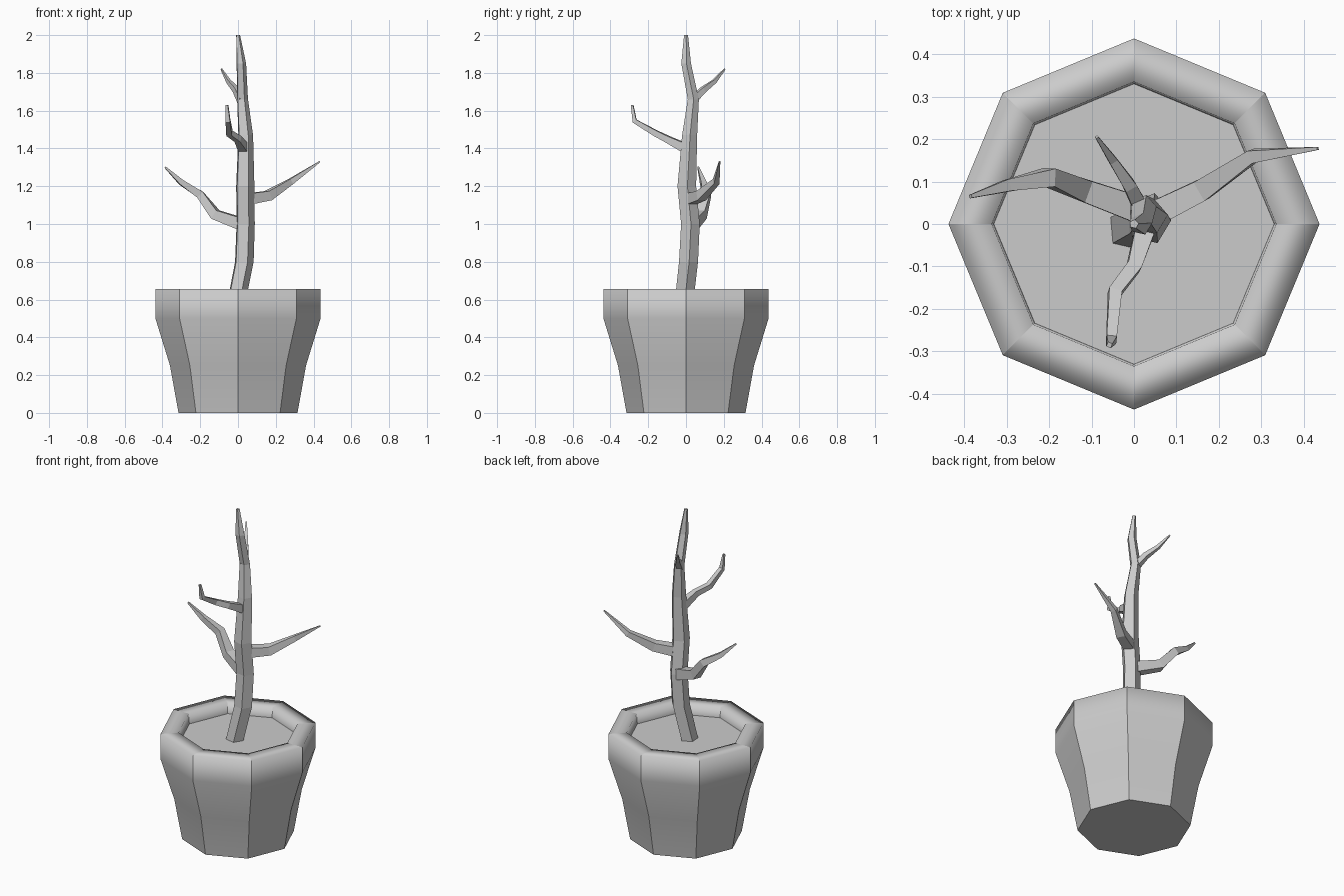
import bpy, math
from mathutils import Vector

if "Cube" in bpy.data.objects:
    bpy.data.objects.remove(bpy.data.objects["Cube"])


def make_object(name, verts, faces):
    mesh = bpy.data.meshes.new(name)
    mesh.from_pydata(verts, [], faces)
    mesh.update()
    obj = bpy.data.objects.new(name, mesh)
    bpy.context.collection.objects.link(obj)
    return obj


def bridge(rings, n):
    return [(r * n + i, r * n + (i + 1) % n, (r + 1) * n + (i + 1) % n, (r + 1) * n + i)
            for r in range(rings - 1) for i in range(n)]


def limb(name, path, sides, phase, level=False):
    """Tapered faceted tube through (x, y, z, radius) points."""
    pts = [Vector(p[:3]) for p in path]
    verts = []
    for i, p in enumerate(pts):
        t = Vector((0, 0, 1))
        if not level:
            a, b = pts[max(i - 1, 0)], pts[min(i + 1, len(pts) - 1)]
            t = (b - a).normalized()
        # Frame across the limb; the trunk keeps level rings
        if level:
            u, v = Vector((1, 0, 0)), Vector((0, 1, 0))
        else:
            u = t.cross(Vector((0, 0, 1))).normalized()
            v = u.cross(t)
        for k in range(sides):
            a = phase + math.tau * k / sides
            verts.append(p + path[i][3] * (math.cos(a) * u + math.sin(a) * v))
    n = len(path)
    faces = bridge(n, sides)
    if not level:
        # u x v points against the path here, so check and flip below
        faces = [f if (u.cross(v)).dot(t) > 0 else f[::-1] for f in faces]
    caps = [tuple(range(sides))[::-1], tuple(range((n - 1) * sides, n * sides))]
    if not level and u.cross(v).dot(t) < 0:
        caps = [c[::-1] for c in caps]
    return make_object(name, verts, faces + caps)


# Octagonal pot: outer wall, flat rim, inner wall
N = 8
profile = [(0.315, 0), (0.36, 0.25), (0.437, 0.5), (0.437, 0.655), (0.335, 0.655), (0.33, 0.59)]
verts = [(r * math.cos(math.tau * i / N), r * math.sin(math.tau * i / N), z)
         for r, z in profile for i in range(N)]
pot = make_object("pot", verts, bridge(len(profile), N) + [tuple(range(N))[::-1]])
for p in pot.data.polygons:
    p.use_smooth = True
# Crisp upright corners and base edge, soft rim
for e in pot.data.edges:
    a, b = e.vertices
    e.use_edge_sharp = a // N != b // N or (a < N and b < N)

# Soil
make_object("soil", [(0.332 * math.cos(math.tau * i / N), 0.332 * math.sin(math.tau * i / N), 0.593)
                     for i in range(N)], [tuple(range(N))])

# Trunk
limb("trunk", [(-0.012, -0.012, 0.585, 0.052), (0.03, 0.012, 0.8, 0.053), (0.037, 0.022, 1.0, 0.052),
               (0.035, 0.003, 1.2, 0.052), (0.038, 0.018, 1.47, 0.042), (0.022, 0.038, 1.66, 0.031),
               (0.016, 0.0, 1.85, 0.027), (0.0, 0.0, 2.0, 0.011)], 5, math.radians(5), level=True)

# Branches
branches = {
    "right_branch": [(0.04, 0.02, 1.13, 0.042), (0.16, 0.08, 1.15, 0.036),
                     (0.28, 0.16, 1.225, 0.022), (0.433, 0.178, 1.33, 0.005)],
    "left_branch": [(0.02, 0.03, 1.0, 0.045), (-0.12, 0.08, 1.05, 0.037), (-0.2, 0.11, 1.155, 0.03),
                    (-0.3, 0.09, 1.22, 0.02), (-0.385, 0.065, 1.3, 0.006)],
    "front_branch": [(0.03, 0.0, 1.4, 0.035), (0.0, -0.1, 1.45, 0.024), (-0.045, -0.16, 1.48, 0.022),
                     (-0.053, -0.272, 1.545, 0.017), (-0.058, -0.285, 1.63, 0.008)],
    "back_branch": [(0.02, 0.03, 1.65, 0.026), (-0.01, 0.09, 1.71, 0.021),
                    (-0.05, 0.15, 1.755, 0.014), (-0.088, 0.205, 1.82, 0.005)],
}
for name, path in branches.items():
    limb(name, path, 4, math.radians(45))
